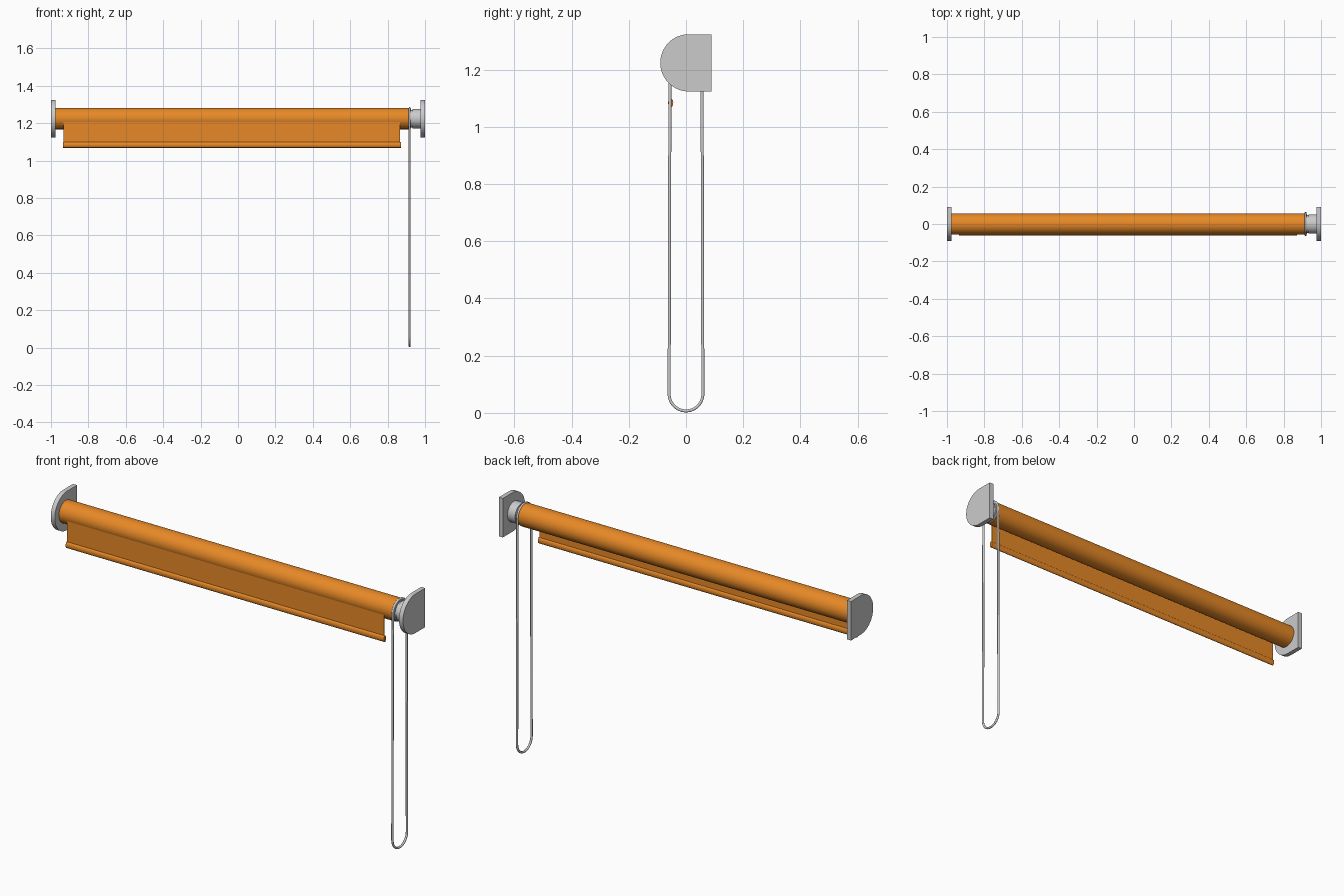
import bpy, bmesh, math
from mathutils import Matrix

cube = bpy.data.objects.get("Cube")
if cube:
    bpy.data.objects.remove(cube)

AXIS_Z = 1.224  # height of the roller axis


def material(name, rgb):
    mat = bpy.data.materials.new(name)
    mat.use_nodes = True
    mat.diffuse_color = (*rgb, 1)
    mat.node_tree.nodes["Principled BSDF"].inputs["Base Color"].default_value = (*rgb, 1)
    return mat


orange = material("orange fabric", (0.8, 0.25, 0.02))
grey = material("light grey plastic", (0.6, 0.6, 0.6))


def finish(obj, mat, smooth=True):
    obj.data.materials.append(mat)
    bpy.ops.object.select_all(action='DESELECT')
    obj.select_set(True)
    bpy.context.view_layer.objects.active = obj
    if smooth:
        bpy.ops.object.shade_smooth_by_angle(angle=math.radians(35))
    return obj


def extrude_profile(name, points, x0, x1, mat):
    """Extrude a closed (y, z) outline along x."""
    bm = bmesh.new()
    face = bm.faces.new([bm.verts.new((x0, y, z)) for y, z in points])
    new = bmesh.ops.extrude_face_region(bm, geom=[face])["geom"]
    bmesh.ops.translate(bm, vec=(x1 - x0, 0, 0),
                        verts=[v for v in new if isinstance(v, bmesh.types.BMVert)])
    bmesh.ops.recalc_face_normals(bm, faces=bm.faces)
    mesh = bpy.data.meshes.new(name)
    bm.to_mesh(mesh)
    bm.free()
    obj = bpy.data.objects.new(name, mesh)
    bpy.context.collection.objects.link(obj)
    return finish(obj, mat)


def arc(cy, cz, ry, rz, start, end, steps):
    angles = [math.radians(start + (end - start) * i / steps) for i in range(steps + 1)]
    return [(cy + ry * math.cos(a), cz + rz * math.sin(a)) for a in angles]


def ellipse(cy, cz, ry, rz, steps=48):
    return arc(cy, cz, ry, rz, 0, 360, steps)[:-1]


# Wall brackets: rounded front, flat back
bracket = arc(0.01, AXIS_Z, 0.1, 0.1, 90, 270, 40)
bracket += [(0.09, AXIS_Z - 0.1), (0.09, AXIS_Z + 0.1)]
extrude_profile("right_bracket", bracket, -1, -0.977, grey)
extrude_profile("left_bracket", bracket, 0.977, 1, grey)

# Rolled fabric
extrude_profile("fabric_roll", ellipse(0, AXIS_Z, 0.057, 0.057, 64), -0.98, 0.913, orange)

# Hanging sheet and its weighted hem
sheet = [(-0.054, 1.08), (-0.051, 1.08), (-0.051, AXIS_Z), (-0.054, AXIS_Z)]
extrude_profile("hanging_sheet", sheet, -0.933, 0.867, orange)
extrude_profile("hem_bar", ellipse(-0.0535, 1.084, 0.009, 0.016, 24), -0.935, 0.872, orange)

# Chain drive: pulley groove and hub
extrude_profile("pulley", ellipse(0, AXIS_Z, 0.053, 0.053), 0.9, 0.925, grey)
extrude_profile("pulley_neck", ellipse(0, AXIS_Z, 0.047, 0.047), 0.92, 0.936, grey)
extrude_profile("drive_hub", ellipse(0, AXIS_Z, 0.052, 0.052), 0.934, 0.98, grey)

# Pull cord looped over the pulley
path = arc(0, AXIS_Z, 0.056, 0.056, 0, 180, 24) + arc(0, 0.066, 0.059, 0.059, 180, 360, 24)
curve = bpy.data.curves.new("pull_cord", 'CURVE')
curve.dimensions = '3D'
curve.bevel_depth = 0.0055
curve.bevel_resolution = 3
spline = curve.splines.new('POLY')
spline.points.add(len(path) - 1)
for point, (y, z) in zip(spline.points, path):
    point.co = (0.918, y, z, 1)
spline.use_cyclic_u = True
cord = bpy.data.objects.new("pull_cord", curve)
bpy.context.collection.objects.link(cord)
finish(cord, grey, smooth=False)
bpy.ops.object.convert(target='MESH')
bpy.ops.object.shade_smooth_by_angle(angle=math.radians(50))
